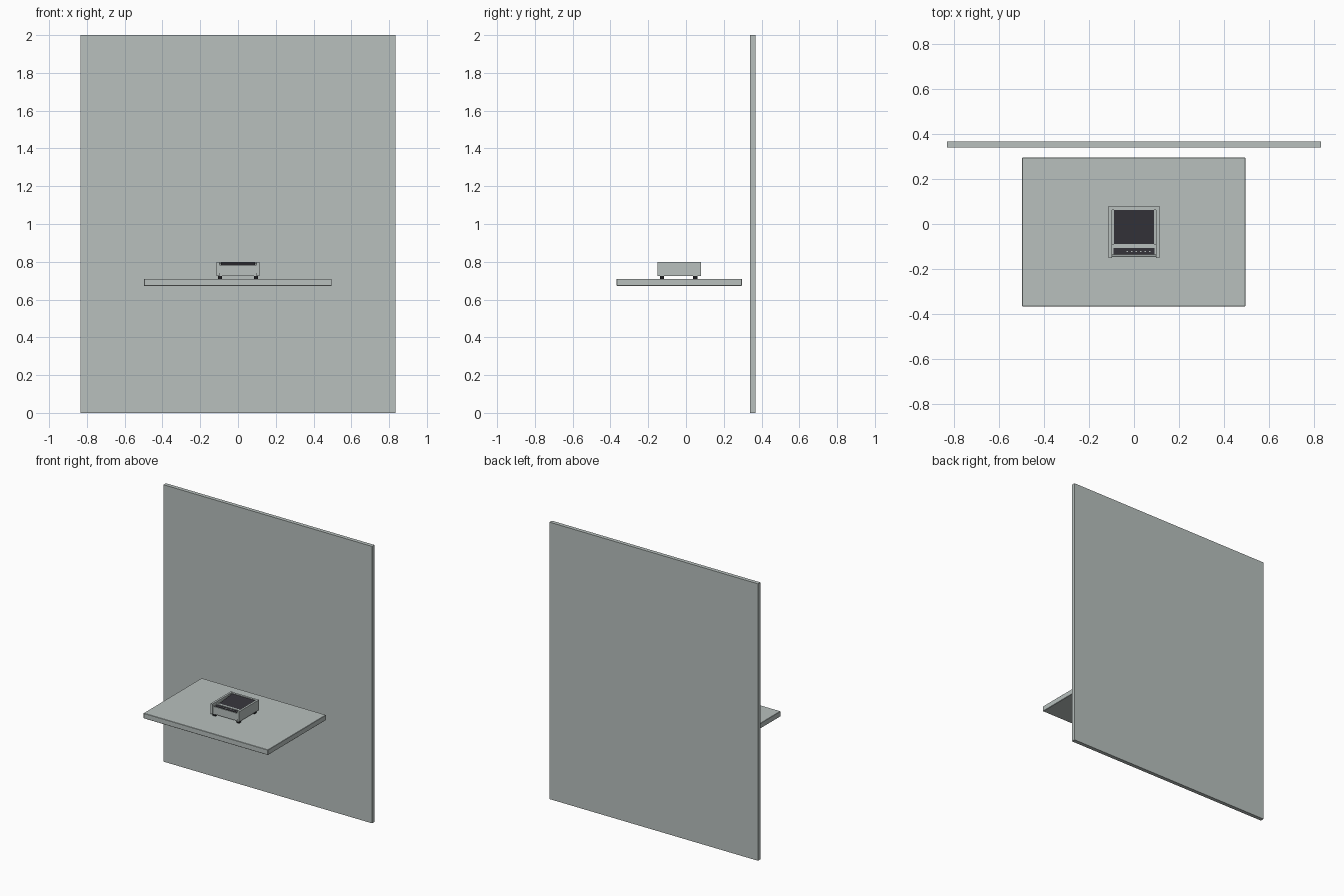
import bpy, bmesh

if "Cube" in bpy.data.objects:
    bpy.data.objects.remove(bpy.data.objects["Cube"])


def material(name, rgb):
    m = bpy.data.materials.new(name)
    m.diffuse_color = (*rgb, 1)
    m.use_nodes = True
    m.node_tree.nodes["Principled BSDF"].inputs["Base Color"].default_value = m.diffuse_color
    return m


GREY = material("pale_grey", (0.48, 0.53, 0.515))
DARK = material("charcoal", (0.036, 0.034, 0.042))
BLACK = material("black_rubber", (0.012, 0.012, 0.014))


def extrude_x(name, profile, x0, x1, mat):
    """Extrude a closed (y, z) profile from x0 to x1."""
    bm = bmesh.new()
    face = bm.faces.new([bm.verts.new((x0, y, z)) for y, z in profile])
    res = bmesh.ops.extrude_face_region(bm, geom=[face])
    verts = [v for v in res["geom"] if isinstance(v, bmesh.types.BMVert)]
    bmesh.ops.translate(bm, verts=verts, vec=(x1 - x0, 0, 0))
    bmesh.ops.recalc_face_normals(bm, faces=bm.faces[:])
    me = bpy.data.meshes.new(name)
    bm.to_mesh(me)
    bm.free()
    me.materials.append(mat)
    ob = bpy.data.objects.new(name, me)
    bpy.context.collection.objects.link(ob)
    return ob


def box(name, x, y, z, mat):
    return extrude_x(name, [(y[0], z[0]), (y[1], z[0]), (y[1], z[1]), (y[0], z[1])], x[0], x[1], mat)


# Backdrop panel and table top
box("wall_panel", (-0.833, 0.833), (0.34, 0.368), (0, 2), GREY)
table = box("table_top", (-0.498, 0.496), (-0.367, 0.296), (0.672, 0.71), GREY)
bevel = table.modifiers.new("soft_edge", "BEVEL")
bevel.width = 0.002

# Device body: low front deck, shallow slope behind it, raised rear rim
extrude_x("device_body", [
    (-0.143, 0.726), (0.079, 0.726), (0.079, 0.799), (0.063, 0.799),
    (0.063, 0.790), (-0.09, 0.776), (-0.09, 0.784), (-0.106, 0.784),
    (-0.106, 0.778), (-0.136, 0.778), (-0.143, 0.784)], -0.099, 0.099, GREY)

# Raised outline on the front face
box("front_plate", (-0.097, 0.097), (-0.147, -0.142), (0.74, 0.783), GREY)

# Sloped dark display and control strip
extrude_x("display", [(-0.089, 0.774), (0.062, 0.788), (0.062, 0.796), (-0.089, 0.781)],
          -0.09, 0.09, DARK)
box("control_strip", (-0.092, 0.092), (-0.135, -0.107), (0.776, 0.781), DARK)
for i in range(6):
    x = -0.03 + i * 0.02
    box("button", (x - 0.003, x + 0.003), (-0.125, -0.121), (0.78, 0.783), GREY)

# Side cheeks, rear vents and feet
for s in (-1, 1):
    a, b = sorted((s * 0.098, s * 0.113))
    box("side_cheek", (a, b), (-0.151, 0.08), (0.726, 0.8), GREY)
    for y in (-0.127, 0.049):
        box("foot", (s * 0.095 - 0.011, s * 0.095 + 0.011), (y - 0.011, y + 0.011), (0.709, 0.727), BLACK)
